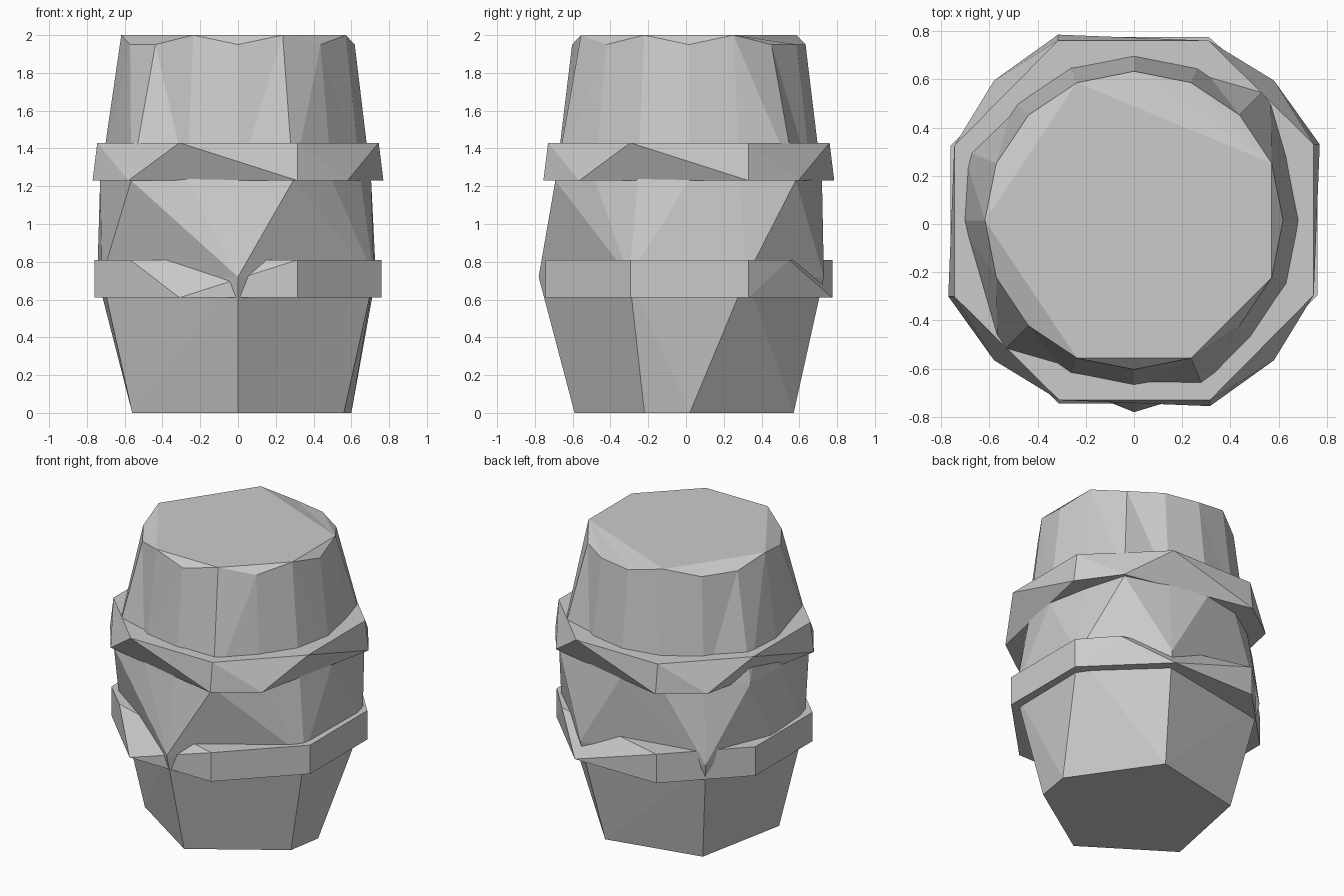
import bpy, bmesh
from math import sin, cos, pi, atan2, radians

if "Cube" in bpy.data.objects:
    bpy.data.objects.remove(bpy.data.objects["Cube"])

CY = 0.015  # slight shift of the ring centres towards the back


def ang(p):
    return (atan2(p[1] - CY, p[0]) + 1e-3) % (2 * pi)


def add_ring(bm, pts):
    return [bm.verts.new(p) for p in sorted(pts, key=ang)]


def stitch(bm, lo, hi):
    """Triangle strip between two closed rings, ordered by edge-midpoint angle."""
    n, m, i, j = len(lo), len(hi), 0, 0
    a = lambda r, k: ang(r[k % len(r)].co) + 2 * pi * (k // len(r))
    mid = lambda r, k: a(r, k) + a(r, k + 1)
    while i < n or j < m:
        if j >= m or (i < n and mid(lo, i) <= mid(hi, j)):
            bm.faces.new((lo[i % n], lo[(i + 1) % n], hi[j % m]))
            i += 1
        else:
            bm.faces.new((lo[i % n], hi[(j + 1) % m], hi[j % m]))
            j += 1


def finish(bm, name):
    bmesh.ops.recalc_face_normals(bm, faces=bm.faces[:])
    me = bpy.data.meshes.new(name)
    bm.to_mesh(me)
    bm.free()
    bpy.context.collection.objects.link(bpy.data.objects.new(name, me))


def polar(r, deg, z):
    return (r * cos(radians(deg)), r * sin(radians(deg)) + CY, z)


# Barrel body: irregular base, bulge, shoulder ring and chipped rim
bm = bmesh.new()
base = add_ring(bm, [(x, y, 0) for x, y in
                     [(0, -.59), (.56, -.22), (.6, .02), (.22, .57), (-.43, .43), (-.56, -.22)]])
bulge = add_ring(bm, [(x, y, .72) for x, y in
                      [(0, -.78), (.72, -.3), (.73, .32), (.3, .73), (-.55, .57), (-.745, .1), (-.72, -.27)]])
proud = {2: .8, 10: .8, 7: .77, 8: .73, 13: .765}
waist = add_ring(bm, [polar(proud.get(k, .705), k * 22.5, 1.23) for k in range(16)])
high = (1, 5, 8, 11, 13, 15)
rim = add_ring(bm, [polar(.618, k * 22.5, 2 if k in high else 1.95) for k in range(16)])
bm.faces.new(base)
stitch(bm, base, bulge)
stitch(bm, bulge, waist)
stitch(bm, waist, rim)

# Flat lid across the high rim points, sloping chips down to the low ones
bm.faces.new([rim[k] for k in high])
for a, b in zip(high, high[1:] + (high[0] + 16,)):
    for k in range(a + 1, b):
        bm.faces.new((rim[a], rim[k % 16], rim[(k + 1) % 16]))
finish(bm, "barrel_body")


def hoop(name, bottom, top, z0, z1):
    bm = bmesh.new()
    lo = add_ring(bm, [(x, y + CY, z0) for x, y in bottom])
    hi = add_ring(bm, [(x, y + CY, z1) for x, y in top])
    inner = [add_ring(bm, [polar(.6, k * 22.5, z) for k in range(16)]) for z in (z0, z1)]
    stitch(bm, lo, hi)
    stitch(bm, inner[0], lo)
    stitch(bm, inner[1], hi)
    stitch(bm, inner[0], inner[1])
    finish(bm, name)


def four(x, y):
    return [(x, y), (-y, x), (-x, -y), (y, -x)]


# Upper hoop: octagon on top, twisted spiky outline underneath
hoop("upper_hoop", four(-.58, -.58) + four(.315, -.77),
     four(-.31, -.745) + four(.315, -.745), 1.23, 1.43)

# Lower hoop: octagon with two top corners collapsed
octagon = four(-.31, -.76) + four(.315, -.76)
top = [p for p in octagon if p not in ((-.31, -.76), (.31, .76))]
hoop("lower_hoop", octagon, top + [(-.57, -.5), (.57, .53)], .61, .81)
